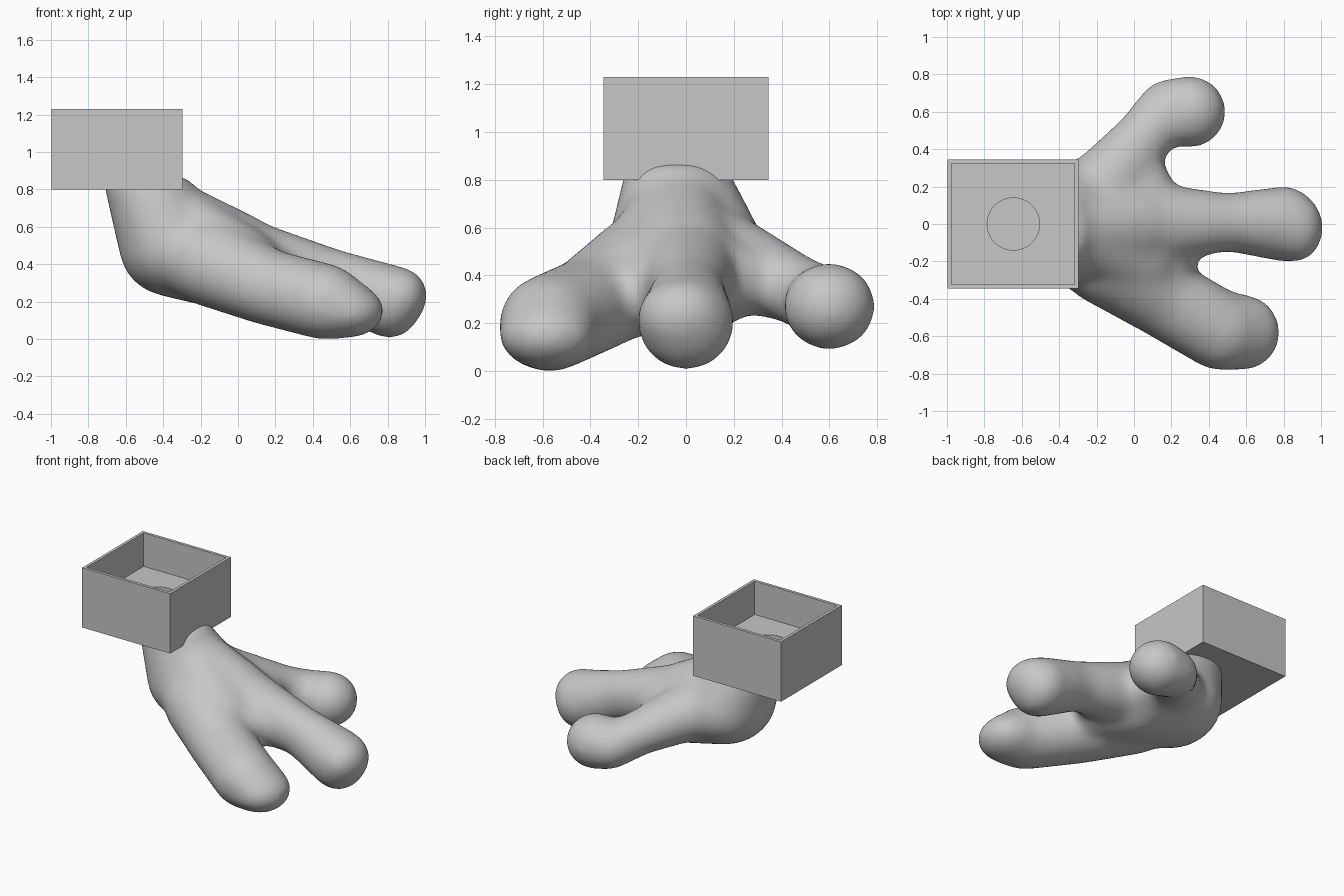
import bpy, bmesh
from mathutils import Matrix, Vector

cube = bpy.data.objects.get("Cube")
if cube:
    bpy.data.objects.remove(cube, do_unlink=True)

grey = bpy.data.materials.new("plain grey")
grey.use_nodes = True
grey.diffuse_color = (0.57, 0.57, 0.57, 1)
grey.node_tree.nodes["Principled BSDF"].inputs["Base Color"].default_value = grey.diffuse_color


def add_object(name, bm):
    mesh = bpy.data.meshes.new(name)
    bm.to_mesh(mesh)
    bm.free()
    mesh.materials.append(grey)
    obj = bpy.data.objects.new(name, mesh)
    bpy.context.collection.objects.link(obj)
    return obj


def add_limb(bm, *blobs, swell=0.016):
    """Stretch a skin between each pair of neighbouring ellipsoids."""
    for pair in zip(blobs, blobs[1:]):
        part = bmesh.new()
        for centre, radii in pair:
            size = Matrix.Diagonal(Vector(radii) + Vector((swell,) * 3)).to_4x4()
            bmesh.ops.create_icosphere(part, subdivisions=4, radius=1,
                                       matrix=Matrix.Translation(centre) @ size)
        hull = bmesh.ops.convex_hull(part, input=part.verts)
        loose = {v for v in hull["geom_interior"] if isinstance(v, bmesh.types.BMVert)}
        bmesh.ops.delete(part, geom=list(loose), context='VERTS')
        inside = [f for f in part.faces if f not in set(hull["geom"])]
        bmesh.ops.delete(part, geom=inside, context='FACES')
        temp = bpy.data.meshes.new("limb")
        part.to_mesh(temp)
        part.free()
        bm.from_mesh(temp)
        bpy.data.meshes.remove(temp)


# Hand: wrist, palm and three digits melted into one skin
heel = ((-0.35, 0, 0.49), (0.27, 0.32, 0.25))
palm = ((-0.02, -0.02, 0.38), (0.18, 0.33, 0.22))
ridge = ((-0.37, -0.03, 0.72), (0.13, 0.16, 0.13))
bm = bmesh.new()
add_limb(bm, ((-0.49, -0.04, 0.85), (0.22, 0.2, 0.02)), heel, palm)
add_limb(bm, ridge, ((0, 0, 0.47), (0.2, 0.2, 0.19)))
add_limb(bm, ridge, ((0.02, -0.2, 0.39), (0.2, 0.2, 0.19)))
# Thumb side and its web
add_limb(bm, ((-0.2, 0.15, 0.47), (0.2, 0.2, 0.18)), ((0.05, 0.46, 0.34), (0.14, 0.14, 0.13)),
         ((0.18, 0.61, 0.27), (0.15, 0.15, 0.14)), ((0.3, 0.6, 0.27), (0.18, 0.18, 0.17)))
add_limb(bm, palm, ((0.06, 0.22, 0.38), (0.13, 0.12, 0.13)))
# Middle finger
add_limb(bm, ((0, 0, 0.43), (0.22, 0.22, 0.21)), ((0.5, 0.01, 0.32), (0.15, 0.14, 0.15)),
         ((0.81, 0, 0.2), (0.16, 0.19, 0.185)), ((0.87, -0.02, 0.23), (0.13, 0.17, 0.14)))
# Outer finger and the web beside it
add_limb(bm, ((-0.15, -0.19, 0.41), (0.24, 0.23, 0.22)), ((0.15, -0.39, 0.28), (0.2, 0.2, 0.19)),
         ((0.46, -0.57, 0.2), (0.2, 0.2, 0.19)), ((0.59, -0.58, 0.15), (0.18, 0.19, 0.13)))
add_limb(bm, palm, ((0.17, -0.17, 0.33), (0.16, 0.16, 0.15)))
hand = add_object("hand", bm)

remesh = hand.modifiers.new("merge", 'REMESH')
remesh.mode = 'VOXEL'
remesh.voxel_size = 0.018
remesh.use_smooth_shade = True
smooth = hand.modifiers.new("soften", 'SMOOTH')
smooth.factor = 0.5
smooth.iterations = 65

# Open square cuff: solid block with its top inset and sunk to a raised floor
bm = bmesh.new()
bmesh.ops.create_cube(bm, size=1, matrix=Matrix.Translation((-0.648, 0, 1.015))
                      @ Matrix.Diagonal((0.7, 0.69, 0.43, 1)))
bm.normal_update()
top = max(bm.faces, key=lambda f: f.calc_center_median().z)
bmesh.ops.inset_region(bm, faces=[top], thickness=0.03)
sunk = bmesh.ops.extrude_face_region(bm, geom=[top])["geom"]
bmesh.ops.delete(bm, geom=[top], context='FACES_ONLY')
bmesh.ops.translate(bm, vec=(0, 0, -0.24),
                    verts=[v for v in sunk if isinstance(v, bmesh.types.BMVert)])
bmesh.ops.recalc_face_normals(bm, faces=bm.faces)
cuff = add_object("wrist_cuff", bm)

# Round socket in the cuff floor
bm = bmesh.new()
bmesh.ops.create_cone(bm, cap_ends=True, segments=48, radius1=0.14, radius2=0.14, depth=0.16,
                      matrix=Matrix.Translation((-0.645, 0, 0.99)))
cutter = add_object("socket_cutter", bm)
cutter.hide_render = True
cutter.hide_viewport = True
socket = cuff.modifiers.new("socket", 'BOOLEAN')
socket.operation = 'DIFFERENCE'
socket.solver = 'EXACT'
socket.object = cutter
